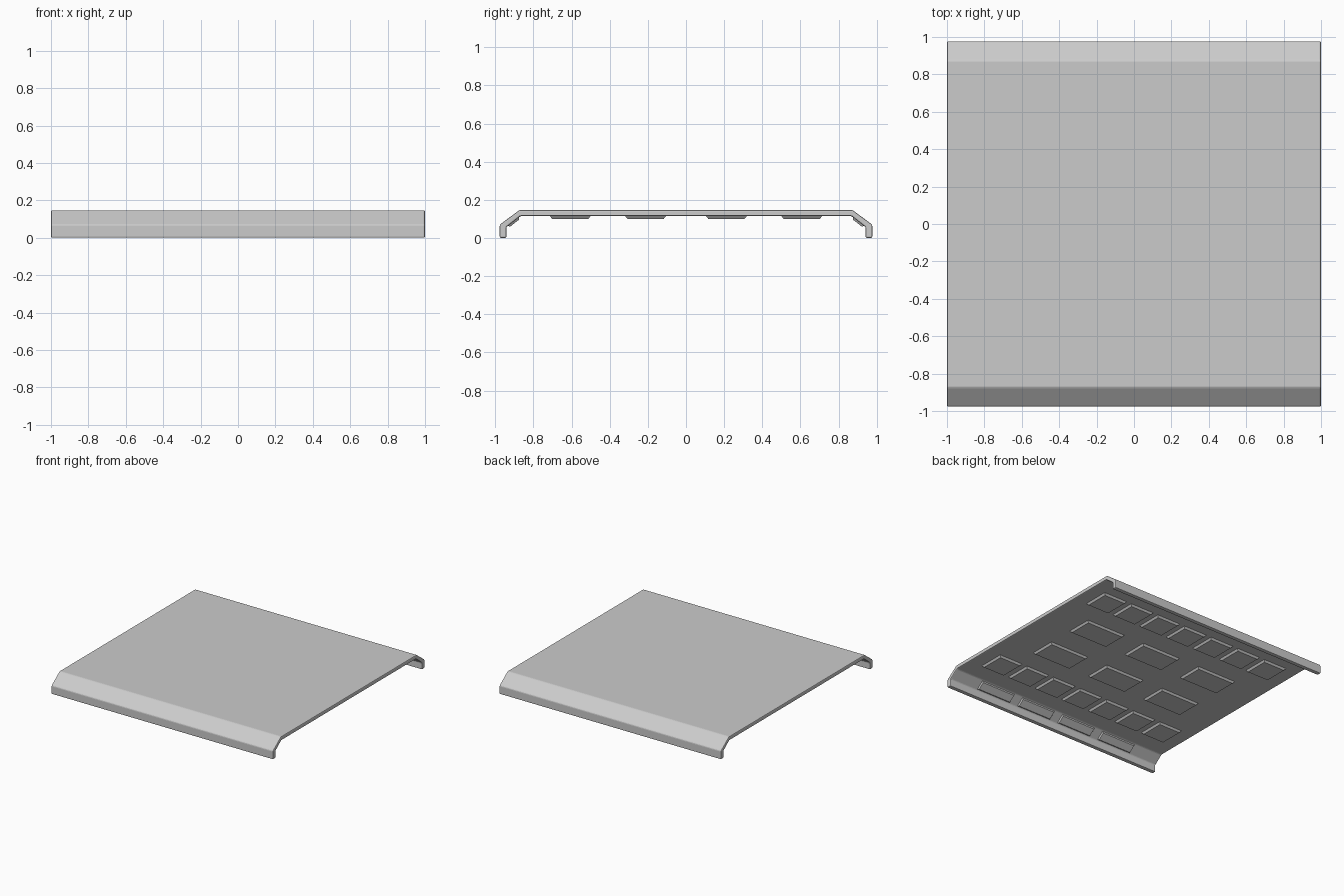
import bpy, bmesh, math
from mathutils import Matrix, Vector

if "Cube" in bpy.data.objects:
    bpy.data.objects.remove(bpy.data.objects["Cube"])

# Half profile (y, z) of the bent sheet: outer skin and inner skin
OUTER = [(0.977, 0.0), (0.977, 0.07), (0.873, 0.147)]
INNER = [(0.868, 0.115), (0.942, 0.057), (0.942, 0.0)]


def finish(bm, name, bevel=0.0):
    bmesh.ops.recalc_face_normals(bm, faces=bm.faces)
    mesh = bpy.data.meshes.new(name)
    bm.to_mesh(mesh)
    bm.free()
    ob = bpy.data.objects.new(name, mesh)
    bpy.context.collection.objects.link(ob)
    if bevel:
        mod = ob.modifiers.new("edge_round", 'BEVEL')
        mod.width = bevel
        mod.segments = 2
        mod.limit_method = 'ANGLE'
        mod.angle_limit = math.radians(30)
    return ob


def add_pad(bm, sx, sy, height, taper, matrix):
    """Tapered block whose base sits just inside the sheet; local +z points out."""
    sink = 0.004
    pad = bmesh.ops.create_cube(bm, size=1)["verts"]
    for v in pad:
        top = v.co.z > 0
        inset = taper if top else 0
        v.co = Vector((math.copysign(sx / 2 - inset, v.co.x),
                       math.copysign(sy / 2 - inset, v.co.y),
                       height if top else -sink))
    bmesh.ops.transform(bm, matrix=matrix, verts=pad)


# Bent sheet: closed profile extruded along x
profile = OUTER + [(-y, z) for y, z in reversed(OUTER)]
profile += [(-y, z) for y, z in reversed(INNER)] + INNER
bm = bmesh.new()
face = bm.faces.new([bm.verts.new((-1, y, z)) for y, z in profile])
ext = bmesh.ops.extrude_face_region(bm, geom=[face])
bmesh.ops.translate(bm, vec=(2, 0, 0),
                    verts=[g for g in ext["geom"] if isinstance(g, bmesh.types.BMVert)])
finish(bm, "bent_panel", 0.007)

# Pads under the flat deck: two outer rows of seven, two inner rows of three
flip = Matrix.Rotation(math.pi, 4, 'X')
outer_pads, inner_pads, slope_pads = bmesh.new(), bmesh.new(), bmesh.new()
for side in (-1, 1):
    for i in range(-3, 4):
        add_pad(outer_pads, 0.22, 0.22, 0.015, 0.015,
                Matrix.Translation((i * 0.259, side * 0.607, 0.115)) @ flip)
    for i in (-1, 0, 1):
        add_pad(inner_pads, 0.36, 0.22, 0.015, 0.015,
                Matrix.Translation((i * 0.538, side * 0.212, 0.115)) @ flip)

    # Pads on the inside of each sloping shoulder
    (y0, z0), (y1, z1) = INNER[:2]
    slope = math.atan2(z0 - z1, y1 - y0)
    tilt = Matrix.Rotation(math.pi - side * slope, 4, 'X')
    for i in range(4):
        pos = ((i - 1.5) * 0.39, side * (y0 + y1) / 2, (z0 + z1) / 2)
        add_pad(slope_pads, 0.32, 0.08, 0.01, 0.01, Matrix.Translation(pos) @ tilt)

finish(outer_pads, "outer_row_pads")
finish(inner_pads, "inner_row_pads")
finish(slope_pads, "shoulder_pads")
